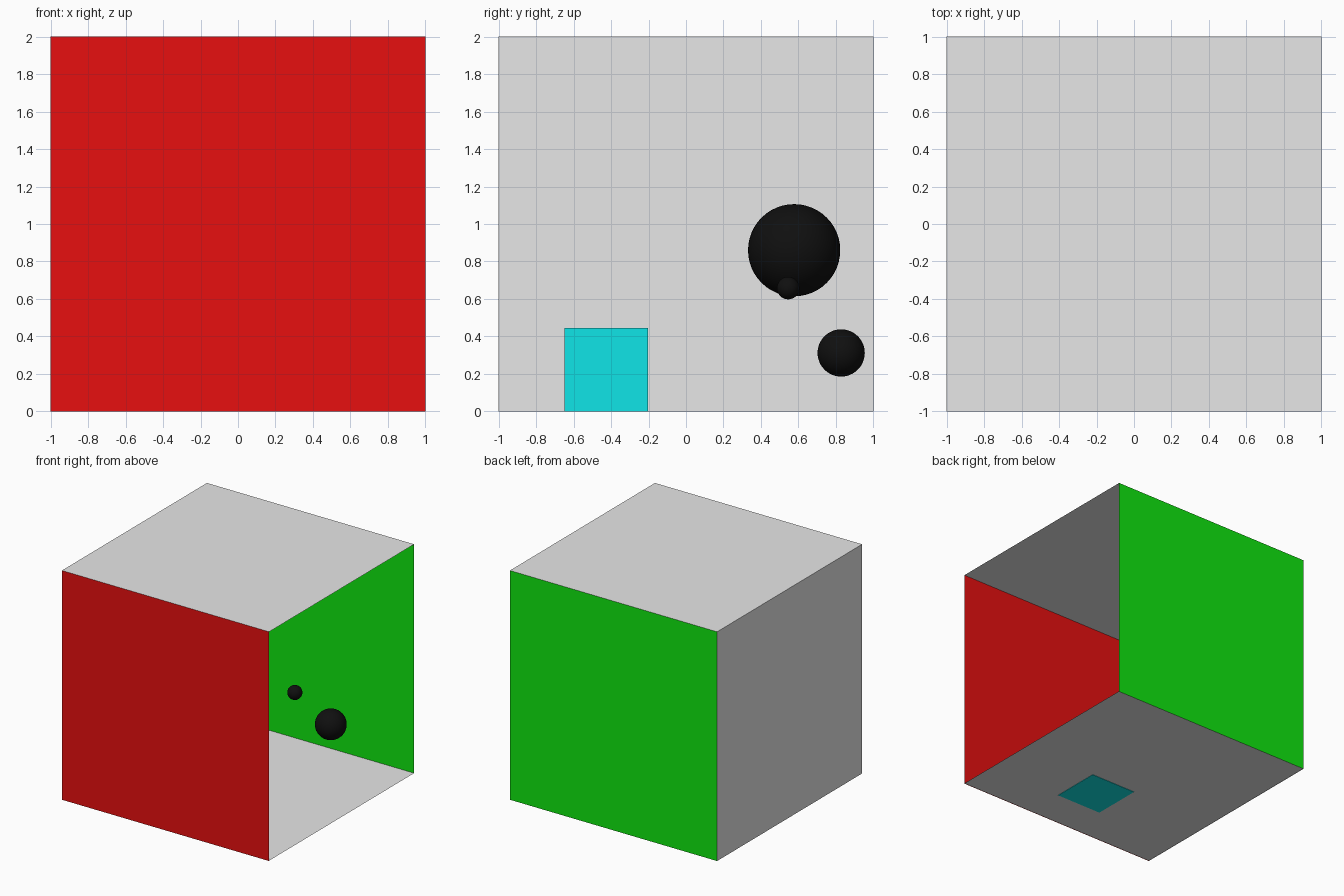
import bpy
import math

if "Cube" in bpy.data.objects:
    bpy.data.objects.remove(bpy.data.objects["Cube"])


def material(name, rgb):
    m = bpy.data.materials.new(name)
    m.diffuse_color = (*rgb, 1.0)
    m.use_nodes = True
    m.node_tree.nodes["Principled BSDF"].inputs["Base Color"].default_value = m.diffuse_color
    return m


DARK = 0.005
GREY = material("light_grey", (0.8, 0.8, 0.8))
RED = material("red", (0.8, DARK, DARK))
GREEN = material("green", (DARK, 0.8, DARK))
CYAN = material("cyan", (DARK, 0.78, 0.8))
BLACK = material("black", (DARK, DARK, DARK))


def finish(name, mat):
    ob = bpy.context.object
    ob.name = name
    ob.data.materials.append(mat)
    return ob


def panel(name, mat, loc, size=(2, 2), rot=(0, 0, 0)):
    bpy.ops.mesh.primitive_plane_add(size=1, location=loc, rotation=rot)
    finish(name, mat).scale = (size[0], size[1], 1)


def ball(name, loc, radius):
    bpy.ops.mesh.primitive_uv_sphere_add(segments=48, ring_count=24,
                                         radius=radius, location=loc)
    finish(name, BLACK)
    bpy.ops.object.shade_smooth_by_angle()


H = math.pi / 2

# Room shell, open on the +x side
panel("floor", GREY, (0, 0, 0.003))
panel("ceiling", GREY, (0, 0, 2), rot=(math.pi, 0, 0))
panel("back_wall", GREY, (-1, 0, 1), rot=(0, H, 0))
panel("red_wall", RED, (0, -1, 1), rot=(-H, 0, 0))
panel("green_wall", GREEN, (0, 1, 1), rot=(H, 0, 0))

# Light strips just under the ceiling
for i in range(5):
    panel(f"ceiling_strip_{i + 1}", GREY, (0.655 - 0.35 * i, 0, 1.995),
          size=(0.165, 1.86), rot=(math.pi, 0, 0))

# Cube on the floor
bpy.ops.mesh.primitive_cube_add(size=0.446, location=(0.055, -0.425, 0.223))
finish("cube", CYAN)

# Floating balls
ball("large_ball", (-0.57, 0.577, 0.86), 0.246)
ball("medium_ball", (0.316, 0.828, 0.312), 0.126)
ball("small_ball", (0.167, 0.545, 0.658), 0.06)
